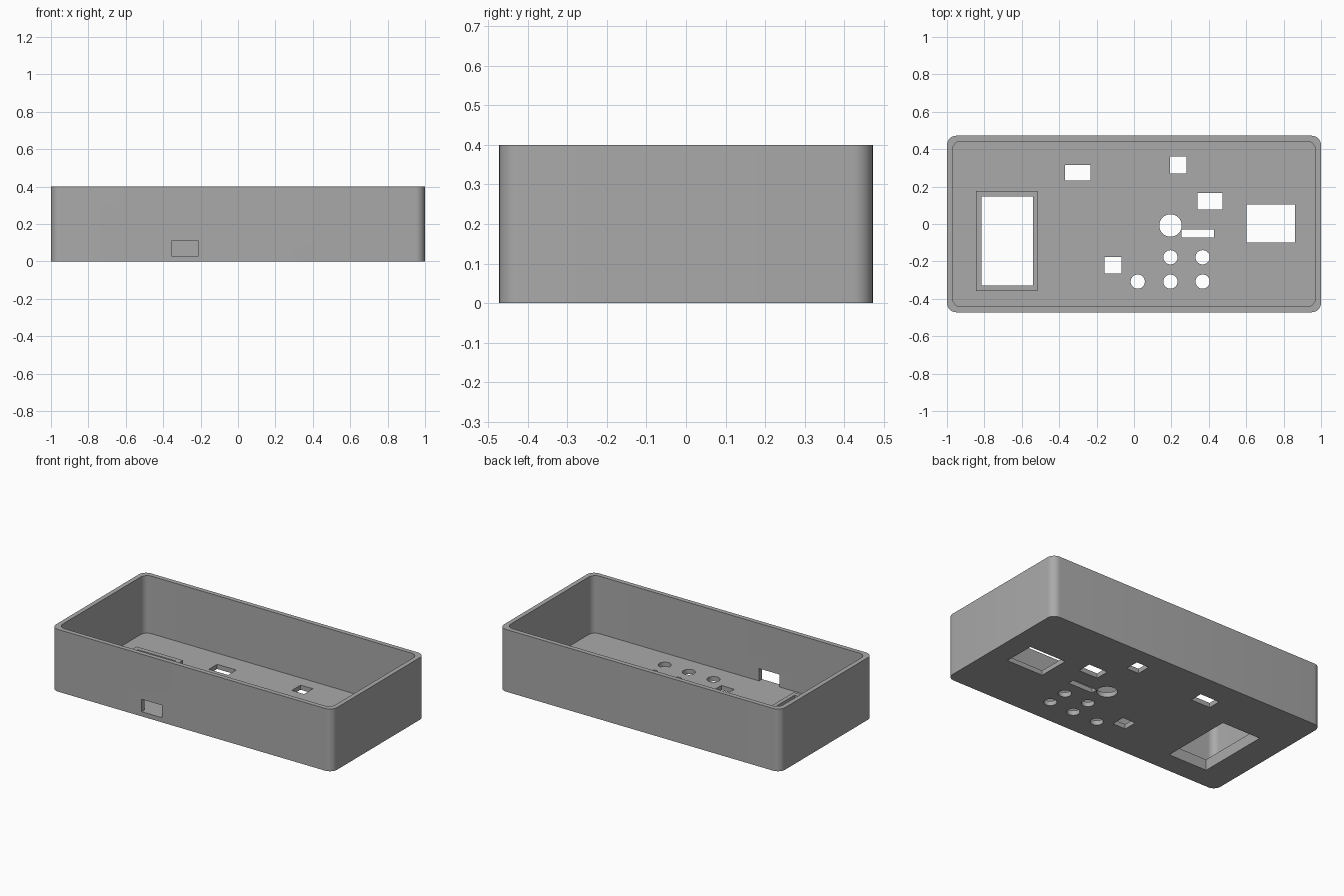
import bpy, bmesh, math
from mathutils import Vector

cube = bpy.data.objects.get("Cube")
if cube:
    bpy.data.objects.remove(cube, do_unlink=True)

WALL, FLOOR, HEIGHT = 0.03, 0.03, 0.4
HALF_X, HALF_Y = 1.0, 0.472

grey = bpy.data.materials.new("matte_grey")
grey.use_nodes = True
colour = (0.4, 0.4, 0.4, 1)
grey.diffuse_color = colour
grey.node_tree.nodes["Principled BSDF"].inputs["Base Color"].default_value = colour


def prism(bm, outline, z0, z1):
    """Extrude a closed outline between two heights."""
    face = bm.faces.new([bm.verts.new((x, y, z0)) for x, y in outline])
    top = bmesh.ops.extrude_face_region(bm, geom=[face])["geom"]
    verts = [g for g in top if isinstance(g, bmesh.types.BMVert)]
    bmesh.ops.translate(bm, verts=verts, vec=Vector((0, 0, z1 - z0)))


def rect(x0, x1, y0, y1):
    return [(x0, y0), (x1, y0), (x1, y1), (x0, y1)]


def circle(x, y, r, n=32):
    angles = [2 * math.pi * i / n for i in range(n)]
    return [(x + r * math.cos(a), y + r * math.sin(a)) for a in angles]


def rounded(hx, hy, r, n=8):
    points = []
    for k, (sx, sy) in enumerate([(1, 1), (-1, 1), (-1, -1), (1, -1)]):
        for i in range(n + 1):
            a = math.pi / 2 * (k + i / n)
            points.append((sx * (hx - r) + r * math.cos(a), sy * (hy - r) + r * math.sin(a)))
    return points


def make(name, prisms, helper=False):
    bm = bmesh.new()
    for p in prisms:
        prism(bm, *p)
    bmesh.ops.recalc_face_normals(bm, faces=bm.faces)
    mesh = bpy.data.meshes.new(name)
    bm.to_mesh(mesh)
    bm.free()
    mesh.materials.append(grey)
    obj = bpy.data.objects.new(name, mesh)
    bpy.context.collection.objects.link(obj)
    if helper:
        obj.hide_render = True
        obj.hide_set(True)
        obj.display_type = 'WIRE'
    return obj


def boolean(obj, other, operation):
    mod = obj.modifiers.new(other.name, 'BOOLEAN')
    mod.operation, mod.solver, mod.object = operation, 'EXACT', other


# Open-topped case with rounded corners
case = make("case", [(rounded(HALF_X, HALF_Y, 0.05), 0, HEIGHT)])
pocket = make("pocket_cutter",
              [(rounded(HALF_X - WALL, HALF_Y - WALL, 0.045), FLOOR, HEIGHT + 0.1)], True)

# Raised rim around the tall window
rim = make("window_rim", [(rect(-0.845, -0.515, -0.358, 0.177), FLOOR / 2, 0.07)], True)

# Panel openings: window, display, connectors, slot, knob and buttons
openings = [
    rect(-0.815, -0.541, -0.33, 0.146),
    rect(0.602, 0.861, -0.1, 0.104),
    rect(-0.37, -0.233, 0.232, 0.316),
    rect(0.193, 0.281, 0.27, 0.36),
    rect(0.34, 0.474, 0.077, 0.167),
    rect(-0.157, -0.066, -0.265, -0.177),
    rect(0.254, 0.427, -0.072, -0.029),
    circle(0.195, -0.008, 0.06),
]
openings += [circle(x, -0.308, 0.038) for x in (0.02, 0.195, 0.367)]
openings += [circle(x, -0.178, 0.038) for x in (0.195, 0.367)]
holes = make("opening_cutter", [(o, -0.05, 0.2) for o in openings], True)

# Socket opening through the front wall
socket = make("socket_cutter",
              [(rect(-0.355, -0.21, -HALF_Y - 0.05, -HALF_Y + WALL + 0.02), FLOOR, 0.11)], True)

boolean(case, pocket, 'DIFFERENCE')
boolean(case, rim, 'UNION')
boolean(case, holes, 'DIFFERENCE')
boolean(case, socket, 'DIFFERENCE')

# Bake the cuts and drop the helpers
bpy.context.view_layer.update()
baked = bpy.data.meshes.new_from_object(case.evaluated_get(bpy.context.evaluated_depsgraph_get()))
case.modifiers.clear()
case.data = baked
for helper in (pocket, rim, holes, socket):
    bpy.data.objects.remove(helper, do_unlink=True)

bpy.ops.object.select_all(action='DESELECT')
case.select_set(True)
bpy.context.view_layer.objects.active = case
bpy.ops.object.shade_smooth_by_angle(angle=math.radians(30))
